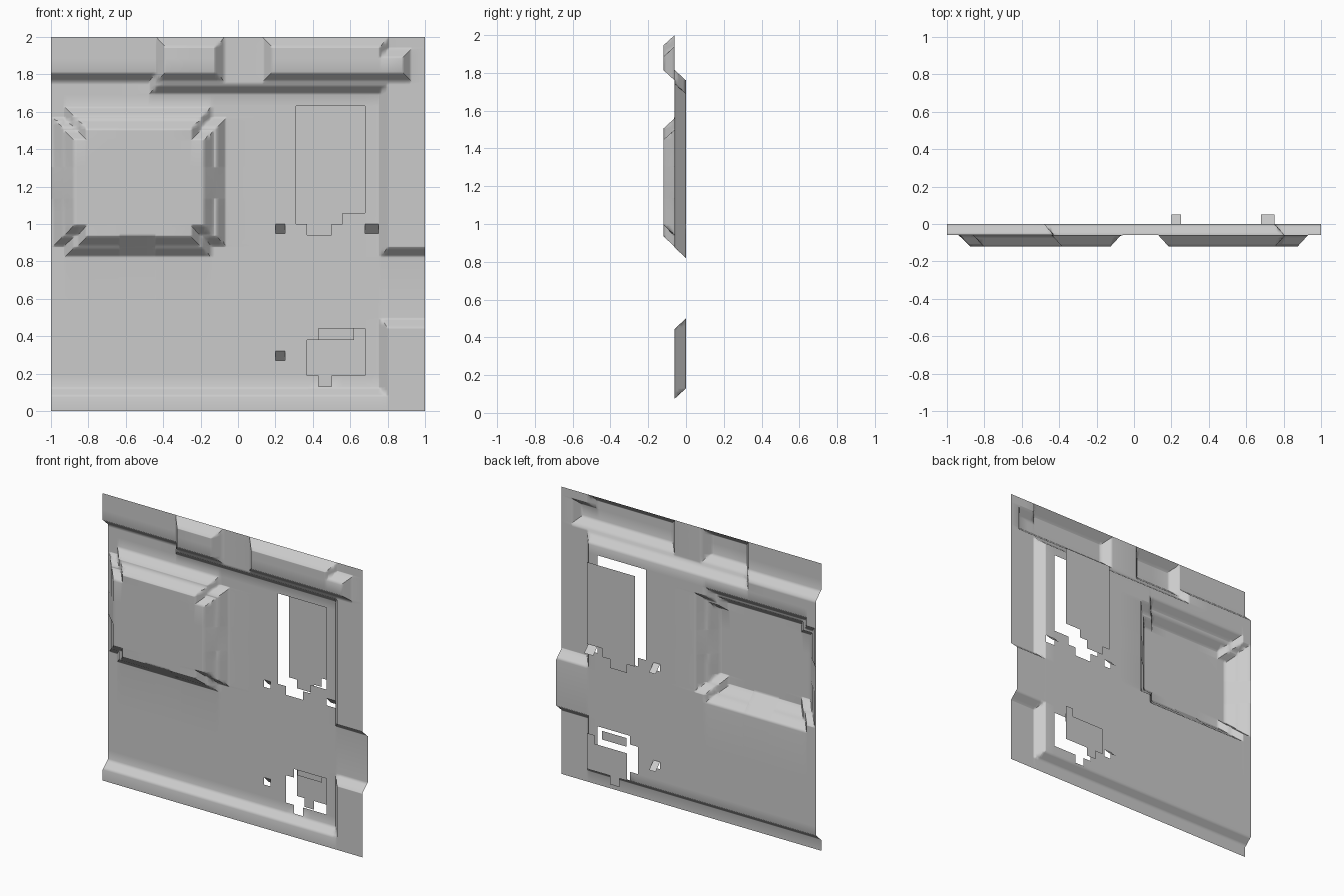
import bpy
import bmesh

if "Cube" in bpy.data.objects:
    bpy.data.objects.remove(bpy.data.objects["Cube"])

SLOPE, STEP, EDGE = 0.055, 0.06, 0.01

grey = bpy.data.materials.new("panel_grey")
grey.use_nodes = True
COLOUR = (0.6, 0.6, 0.6, 1)
grey.diffuse_color = COLOUR
grey.node_tree.nodes["Principled BSDF"].inputs["Base Color"].default_value = COLOUR

# Rectangles are (x0, x1, z0, z1)
# First raised level: top band, right column, foot and frame
LOW = [(-2, 3, 1.76, 3), (-.48, 3, 1.69, 3), (.75, 3, .82, 3),
       (.75, 3, -1, .5), (-2, 3, -1, .13),
       (-.93, -.14, .82, 1.63), (-.99, -.06, .88, 1.57)]
# Second raised level: top pads and frame centre
HIGH = [(-.44, -.07, 1.76, 2), (.13, .81, 1.76, 2), (.13, .93, 1.76, 1.94),
        (-.86, -.2, .88, 1.56), (-.93, -.13, .94, 1.5)]
# Cut openings
WINDOW = [(.31, .68, 1.06, 1.63), (.31, .56, 1, 1.06), (.37, .5, .94, 1)]
HATCH = [(.37, .68, .19, .38), (.43, .5, .13, .19), (.62, .68, .38, .44)]
STRIP = [(.43, .62, .38, .44)]
VENTS = [(.2, .25, .95, 1), (.68, .75, .95, 1), (.2, .25, .27, .32)]
# Sloped clips: rectangle, axis of slope, position of low and high end
CLIPS = [((-1, -.875, 1.14, 1.3), 0, -1, -.875),
         ((-.185, -.06, 1.14, 1.3), 0, -.06, -.185),
         ((-.63, -.445, .82, .94), 1, .82, .94)]


def inside(rects, x, z):
    return any(a < x < b and c < z < d for a, b, c, d in rects)


def raised(rects, x, z):
    """Height from 0 to 1 of a union of sloped pads."""
    best = 0
    for a, b, c, d in rects:
        best = max(best, min(1, min(x - a, b - x, z - c, d - z) / SLOPE))
    return best


def relief(x, z):
    """Depth of the pressed sheet."""
    for (a, b, c, d), axis, low, high in CLIPS:
        e = 0.004
        if a - e < x < b + e and c - e < z < d + e:
            t = ((x, z)[axis] - low) / (high - low)
            return -2 * STEP * min(1, max(0, t))
    return -STEP * (raised(LOW, x, z) + raised(HIGH, x, z))


def tidy(values, low, high):
    """Sorted grid lines without near duplicates."""
    result = [low]
    for v in sorted(values):
        if result[-1] + 0.004 < v < high - 0.004:
            result.append(v)
    return result + [high]


def sheet(name, xs, zs, depth, keep):
    """Grid sheet facing the front; folded cells split through the odd corner."""
    bm = bmesh.new()
    verts = {}

    def vert(i, j):
        if (i, j) not in verts:
            x, z = xs[i], zs[j]
            verts[i, j] = bm.verts.new((x, depth(x, z), z))
        return verts[i, j]

    for i in range(len(xs) - 1):
        for j in range(len(zs) - 1):
            if not keep((xs[i] + xs[i + 1]) / 2, (zs[j] + zs[j + 1]) / 2):
                continue
            q = [vert(i, j), vert(i + 1, j), vert(i + 1, j + 1), vert(i, j + 1)]
            y = [v.co.y for v in q]
            if abs(y[0] + y[2] - y[1] - y[3]) < 0.0005:
                bm.faces.new(q)
                continue
            # Split along the diagonal that spans the larger height change
            k = 0 if abs(y[0] - y[2]) > abs(y[1] - y[3]) else 1
            bm.faces.new((q[k], q[k + 1], q[k + 2]))
            bm.faces.new((q[k], q[k + 2], q[(k + 3) % 4]))
    mesh = bpy.data.meshes.new(name)
    bm.to_mesh(mesh)
    bm.free()
    mesh.materials.append(grey)
    obj = bpy.data.objects.new(name, mesh)
    bpy.context.collection.objects.link(obj)
    return obj


def plate(name, rects, depth):
    """Flat plate covering a union of rectangles."""
    xs = sorted({v for r in rects for v in r[:2]})
    zs = sorted({v for r in rects for v in r[2:]})
    return sheet(name, xs, zs, depth, lambda x, z: inside(rects, x, z))


# Main pressed panel with openings
HOLES = WINDOW + HATCH + STRIP + VENTS
lines = [[], []]
for rect in LOW + HIGH:
    for axis in (0, 1):
        a, b = rect[2 * axis:2 * axis + 2]
        for t in (0, 0.25, 0.75, 1):
            lines[axis] += [a + t * SLOPE, b - t * SLOPE]
for rect in HOLES:
    for axis in (0, 1):
        lines[axis] += rect[2 * axis:2 * axis + 2]
for rect, slope_axis, low, high in CLIPS:
    for axis in (0, 1):
        a, b = rect[2 * axis:2 * axis + 2]
        lines[axis] += [a, b]
        if axis != slope_axis:
            lines[axis] += [a - EDGE, b + EDGE]

panel = sheet("wall_panel", tidy(lines[0], -1, 1), tidy(lines[1], 0, 2),
              relief, lambda x, z: not inside(HOLES, x, z))
bpy.ops.object.select_all(action="DESELECT")
panel.select_set(True)
bpy.context.view_layer.objects.active = panel
bpy.ops.object.shade_smooth_by_angle(angle=0.87)
soft = panel.modifiers.new("soft_edges", "WEIGHTED_NORMAL")
soft.keep_sharp = True

# Recessed plates behind the openings
plate("window_back_plate", WINDOW, lambda x, z: 2 * STEP)
plate("hatch_back_plate", HATCH, lambda x, z: 2 * STEP)
plate("hatch_strip", STRIP, lambda x, z: 0.04)

# Slanted tabs in the small vents
for n, rect in enumerate(VENTS):
    plate("vent_tab_%d" % (n + 1), [rect], lambda x, z, top=rect[3]: top - z)
